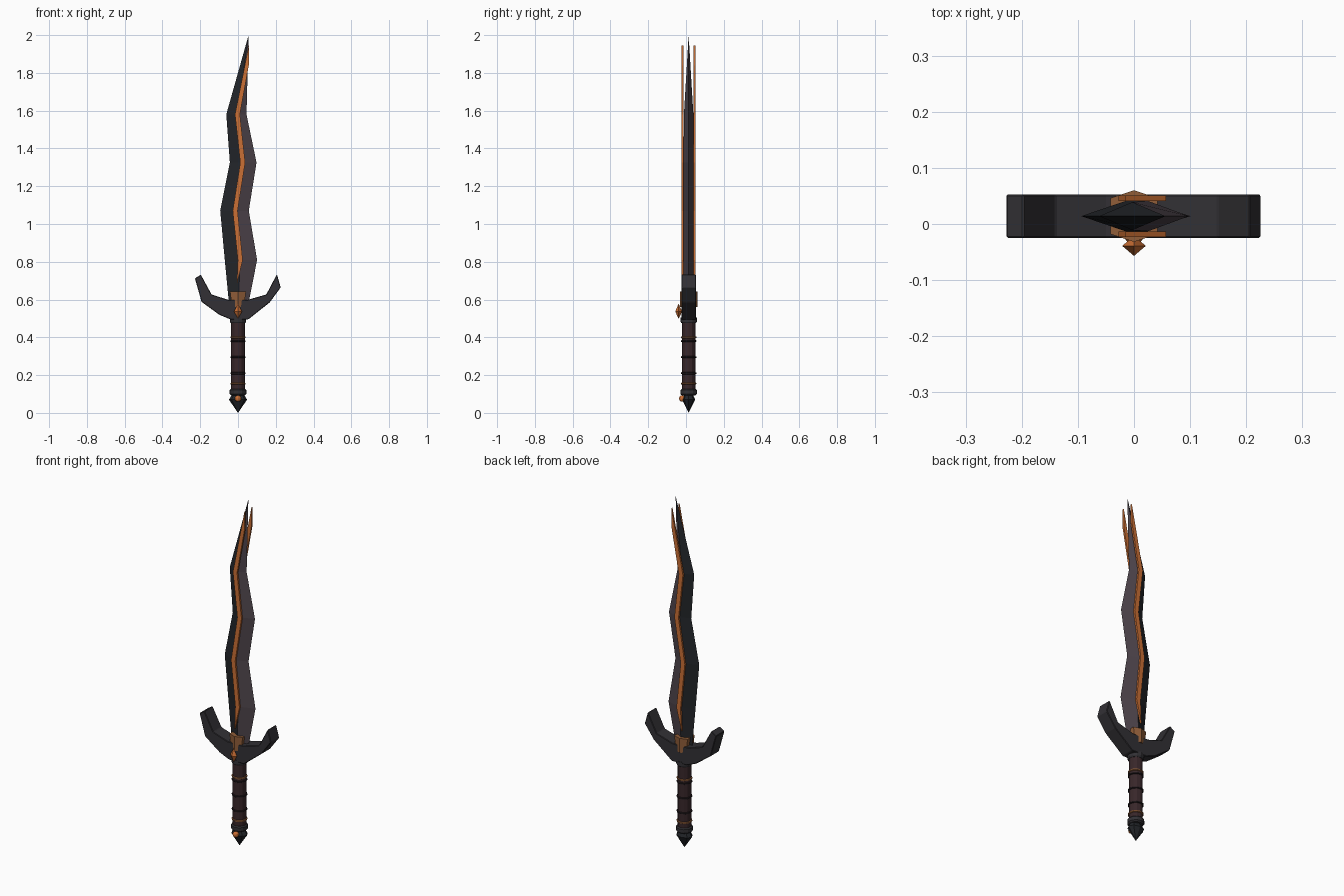
import bpy, bmesh, math
from mathutils import Matrix

if "Cube" in bpy.data.objects:
    bpy.data.objects.remove(bpy.data.objects["Cube"])

YC = 0.014  # depth of the sword's axis


def mat(name, r, g, b):
    m = bpy.data.materials.new(name)
    m.diffuse_color = (r, g, b, 1)
    m.use_nodes = True
    m.node_tree.nodes["Principled BSDF"].inputs["Base Color"].default_value = m.diffuse_color
    return m


DARK = mat("dark_steel", 0.016, 0.018, 0.022)
PURPLE = mat("purple_steel", 0.075, 0.058, 0.07)
IRON = mat("iron", 0.032, 0.03, 0.035)
ORANGE = mat("ember", 0.6, 0.16, 0.035)
BRONZE = mat("bronze", 0.28, 0.11, 0.04)
LEATHER = mat("leather", 0.04, 0.02, 0.023)
WRAP = mat("wrap", 0.015, 0.01, 0.012)


def finish(bm, name, *mats):
    bmesh.ops.recalc_face_normals(bm, faces=bm.faces)
    me = bpy.data.meshes.new(name)
    bm.to_mesh(me)
    bm.free()
    for m in mats:
        me.materials.append(m)
    ob = bpy.data.objects.new(name, me)
    bpy.context.collection.objects.link(ob)
    return ob


def prism(name, outline, y0, y1, m):
    """Extrude an (x, z) outline through the depth y0..y1."""
    bm = bmesh.new()
    f = bm.faces.new([bm.verts.new((x, y0, z)) for x, z in outline])
    out = bmesh.ops.extrude_face_region(bm, geom=[f])["geom"]
    bmesh.ops.translate(bm, vec=(0, y1 - y0, 0),
                        verts=[v for v in out if isinstance(v, bmesh.types.BMVert)])
    return finish(bm, name, m)


def lathe(name, profile, m, n=12, sy=1.0, yc=YC, turn=0.0):
    """Stack of n-sided rings from (radius, z) pairs; radius 0 makes a point."""
    bm = bmesh.new()
    rings = []
    for r, z in profile:
        rings.append([bm.verts.new((r * math.cos(turn + i * math.tau / n),
                                    yc + sy * r * math.sin(turn + i * math.tau / n), z))
                      for i in range(n)])
    for a, b in zip(rings, rings[1:]):
        for i in range(n):
            j = (i + 1) % n
            bm.faces.new((a[i], a[j], b[j], b[i]))
    bm.faces.new(rings[0])
    bm.faces.new(rings[-1])
    bmesh.ops.remove_doubles(bm, verts=bm.verts, dist=1e-5)
    return finish(bm, name, m)


# wavy blade: z, left edge, ridge, right edge, half thickness
sections = [(0.55, -0.045, 0.0, 0.05, 0.027), (0.81, -0.07, 0.012, 0.101, 0.027),
            (1.07, -0.094, -0.015, 0.057, 0.027), (1.325, -0.043, 0.025, 0.098, 0.027),
            (1.58, -0.062, -0.003, 0.045, 0.025), (2.0, 0.056, 0.056, 0.056, 0.0)]
bm = bmesh.new()
rings = []
for z, l, c, r, h in sections[:-1]:
    rings.append([bm.verts.new(p) for p in
                  ((l, YC, z), (c, YC - h, z), (r, YC, z), (c, YC + h, z))])
tip = bm.verts.new((0.056, YC, 2.0))
bm.faces.new(rings[0])
for k, a in enumerate(rings):
    for i in range(4):
        j = (i + 1) % 4
        if k + 1 < len(rings):
            f = bm.faces.new((a[i], a[j], rings[k + 1][j], rings[k + 1][i]))
        else:
            f = bm.faces.new((a[i], a[j], tip))
        f.material_index = 1 if i in (1, 2) else 0
finish(bm, "blade", DARK, PURPLE)

# glowing inlay strips, front and back
line = [(0.012, 0.81), (-0.015, 1.07), (0.025, 1.325), (-0.003, 1.58)]
w = 0.013
inlay = ([(-0.006, 0.68)] + [(x + w, z) for x, z in line] + [(0.057, 1.84), (0.057, 1.945)]
         + [(x - w, z) for x, z in reversed(line)])
prism("front_inlay", inlay, YC - 0.037, YC - 0.027, ORANGE)
prism("back_inlay", inlay, YC + 0.027, YC + 0.037, ORANGE)

# upswept guard
guard = prism("guard", [(-0.04, 0.495), (0.055, 0.495), (0.168, 0.585), (0.226, 0.664),
                        (0.206, 0.734), (0.15, 0.627), (0.05, 0.598), (-0.05, 0.598),
                        (-0.14, 0.627), (-0.197, 0.732), (-0.228, 0.712),
                        (-0.193, 0.588), (-0.1, 0.52)],
              YC - 0.039, YC + 0.039, IRON)
bev = guard.modifiers.new("bevel", "BEVEL")
bev.width = 0.003
bev.segments = 1

# faceted collar at the blade root
bm = bmesh.new()
rings = [[bm.verts.new((x * s, YC + y, z)) for x, y in
          ((-0.042, -0.032), (0, -0.046), (0.042, -0.032),
           (0.042, 0.032), (0, 0.046), (-0.042, 0.032))]
         for s, z in ((0.75, 0.56), (1.0, 0.642))]
for i in range(6):
    j = (i + 1) % 6
    bm.faces.new((rings[0][i], rings[0][j], rings[1][j], rings[1][i]))
for r in rings:
    bm.faces.new(r)
finish(bm, "blade_collar", BRONZE)

# front guard gem
lathe("guard_gem", [(0, 0.497), (0.021, 0.537), (0, 0.578)], ORANGE, n=4, sy=0.85, yc=-0.039)

# grip with raised rings
lathe("grip", [(0.036, 0.11), (0.036, 0.49)], LEATHER)
lathe("upper_ferrule", [(0.038, 0.475), (0.043, 0.482), (0.043, 0.505)], IRON)
lathe("lower_ferrule", [(0.036, 0.093), (0.044, 0.1), (0.044, 0.12), (0.038, 0.126)], IRON)
for i, (z, m) in enumerate(((0.155, BRONZE), (0.21, WRAP), (0.295, WRAP),
                            (0.38, WRAP), (0.40, BRONZE))):
    lathe(f"grip_ring_{i + 1}", [(0.035, z - 0.006), (0.041, z - 0.003),
                                 (0.041, z + 0.003), (0.035, z + 0.006)], m)

# pointed pommel and its bead
lathe("pommel", [(0, 0.0), (0.048, 0.07), (0.026, 0.106)], DARK, n=8, sy=0.72)
bm = bmesh.new()
bmesh.ops.create_uvsphere(bm, u_segments=12, v_segments=8, radius=0.017,
                          matrix=Matrix.Translation((0, YC - 0.034, 0.076)))
finish(bm, "pommel_bead", ORANGE)
